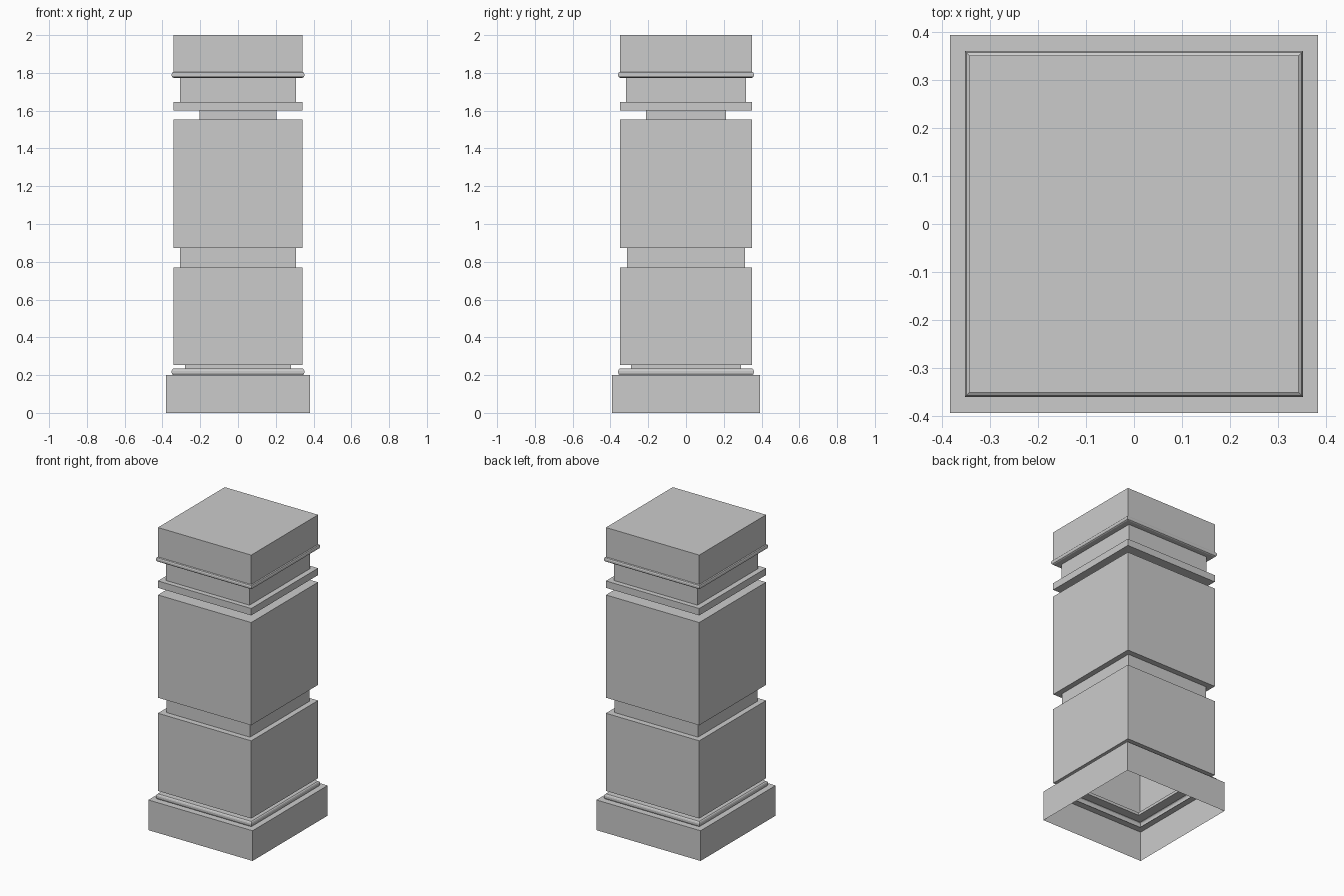
import bpy, bmesh

if "Cube" in bpy.data.objects:
    bpy.data.objects.remove(bpy.data.objects["Cube"])

# Each ring is (half width x, half depth y, height)
def loft(name, rings, cap=False):
    bm = bmesh.new()
    loops = [[bm.verts.new((sx * hx, sy * hy, z))
              for sx, sy in ((-1, -1), (1, -1), (1, 1), (-1, 1))]
             for hx, hy, z in rings]
    for a, b in zip(loops, loops[1:]):
        for i in range(4):
            j = (i + 1) % 4
            bm.faces.new((a[i], a[j], b[j], b[i]))
    if cap:
        bm.faces.new(loops[-1])
    mesh = bpy.data.meshes.new(name)
    bm.to_mesh(mesh)
    bm.free()
    obj = bpy.data.objects.new(name, mesh)
    bpy.context.collection.objects.link(obj)
    return obj

BLOCK = (0.342, 0.350)
BASE = (0.382, 0.393)
FOOT_NECK = (0.28, 0.291)
WAIST = (0.306, 0.312)
COLLAR = (0.205, 0.212)
FRIEZE = (0.306, 0.317)

def bead(z0, z1):
    # rounded moulding bulging just past the block faces
    return [(BLOCK[0] + d, BLOCK[1] + d, z0 + (z1 - z0) * t)
            for d, t in ((0, 0), (0.006, 0.12), (0.009, 0.35),
                         (0.009, 0.65), (0.006, 0.88), (0, 1))]

# Plinth, open underneath, with its top ledge
loft("plinth", [(*BASE, 0), (*BASE, 0.2), (*BLOCK, 0.2)])

# Foot moulding and recessed neck
loft("foot_bead", bead(0.2, 0.235) + [(*FOOT_NECK, 0.235)])
loft("foot_neck", [(*FOOT_NECK, 0.235), (*FOOT_NECK, 0.254)])

# Lower block, waist and upper block
loft("lower_block", [(*FOOT_NECK, 0.254), (*BLOCK, 0.254),
                     (*BLOCK, 0.769), (*WAIST, 0.769)])
loft("waist", [(*WAIST, 0.769), (*WAIST, 0.872)])
loft("upper_block", [(*WAIST, 0.872), (*BLOCK, 0.872),
                     (*BLOCK, 1.553), (*COLLAR, 1.553)])

# Deep collar, thin slab and frieze
loft("collar", [(*COLLAR, 1.553), (*COLLAR, 1.6)])
loft("slab", [(*COLLAR, 1.6), (*BLOCK, 1.6),
              (*BLOCK, 1.646), (*FRIEZE, 1.646)])
loft("frieze", [(*FRIEZE, 1.646), (*FRIEZE, 1.774)])

# Top moulding and closed cap block
loft("cap_bead", [(*FRIEZE, 1.774)] + bead(1.774, 1.805))
loft("cap_block", [(*BLOCK, 1.805), (*BLOCK, 2.0)], cap=True)
